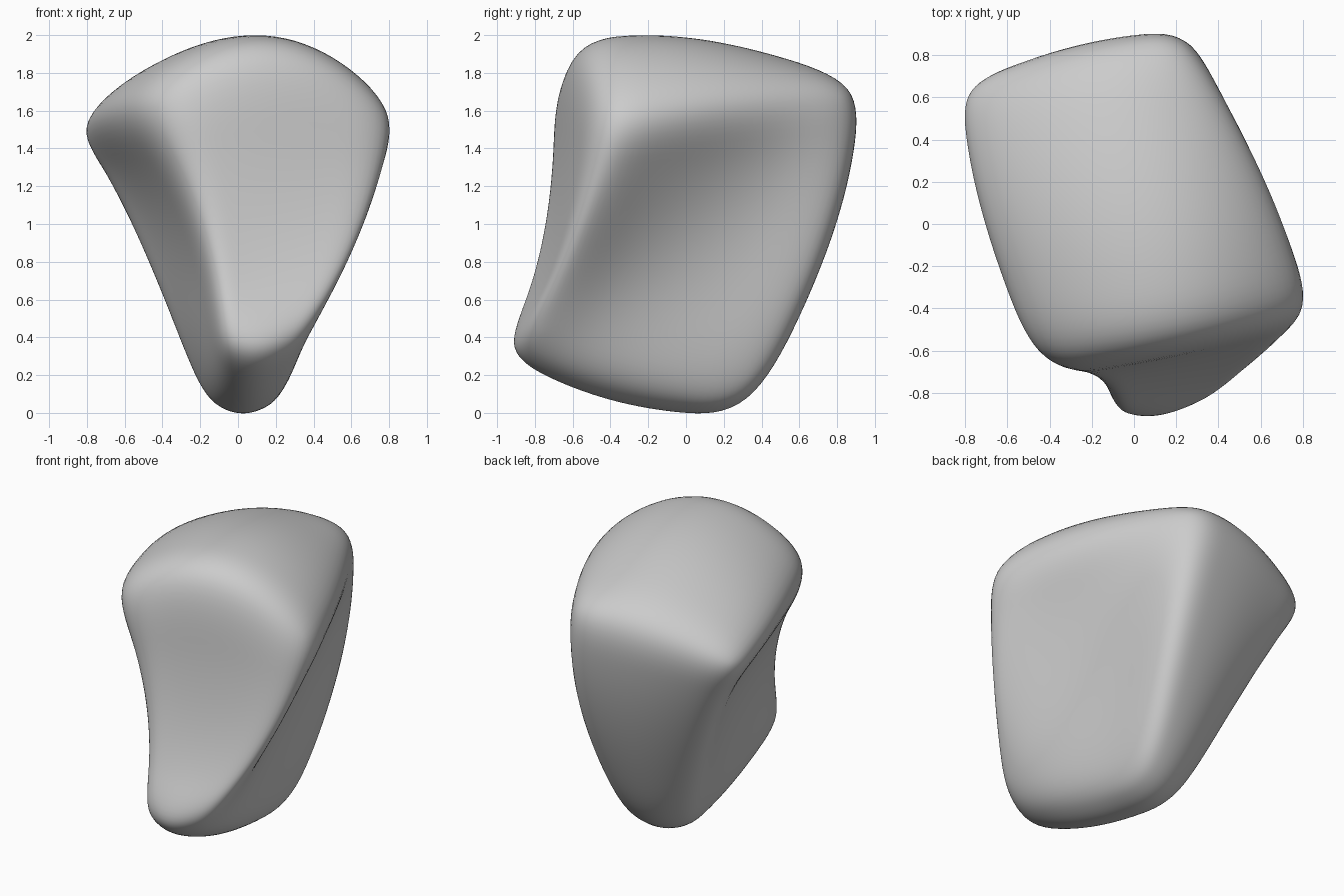
import bpy
import bmesh
from mathutils import Vector

cube = bpy.data.objects.get("Cube")
if cube:
    bpy.data.objects.remove(cube, do_unlink=True)

# Stone cage: three layers (bottom, middle, top), each with
# front, centre and back rows running from -x to +x
LAYERS = (
    (((-.1, -.92, .36), (.11, -.99, .32), (.35, -.84, .37)),
     ((-.17, -.34, .2), (.06, -.38, .04), (.32, -.29, .2)),
     ((-.2, .2, .07), (0, .33, -.02), (.22, .34, .06))),
    (((-.21, -.77, 1), (.21, -.68, .96), (.75, -.59, 1)),
     ((-.41, .02, 1.03), (0, 0, 1), (.41, .04, 1.02)),
     ((-.59, .54, .97), (-.15, .75, .95), (.34, .81, 1))),
    (((-.52, -.72, 1.68), (.19, -.63, 1.99), (.89, -.42, 1.59)),
     ((-.84, .08, 1.61), (.02, .07, 2.02), (.7, .24, 1.66)),
     ((-.88, .68, 1.5), (-.3, .88, 1.74), (.23, .93, 1.76))),
)


def weights(t):
    """Quadratic blend through the three positions -1, 0 and 1."""
    return t * (t - 1) / 2, 1 - t * t, t * (t + 1) / 2


def warp(co):
    """Carry a point of the unit block onto the stone cage."""
    wx, wy, wz = (weights(t) for t in co)
    out = Vector()
    for layer, c in zip(LAYERS, wz):
        for row, b in zip(layer, wy):
            for point, a in zip(row, wx):
                out += Vector(point) * (a * b * c)
    return out


# Block with a regular grid on every side, warped into shape
bm = bmesh.new()
bmesh.ops.create_cube(bm, size=2)
bmesh.ops.subdivide_edges(bm, edges=bm.edges[:], cuts=3, use_grid_fill=True)
for v in bm.verts:
    v.co = warp(v.co)
bmesh.ops.recalc_face_normals(bm, faces=bm.faces[:])
for face in bm.faces:
    face.smooth = True
mesh = bpy.data.meshes.new("stone")
bm.to_mesh(mesh)
bm.free()
stone = bpy.data.objects.new("stone", mesh)
bpy.context.collection.objects.link(stone)

# Round the edges
rounding = stone.modifiers.new("rounding", "SUBSURF")
rounding.levels = rounding.render_levels = 3

# Plain grey
grey = bpy.data.materials.new("stone grey")
grey.use_nodes = True
color = (.6, .6, .6, 1)
grey.diffuse_color = color
grey.node_tree.nodes["Principled BSDF"].inputs["Base Color"].default_value = color
mesh.materials.append(grey)
